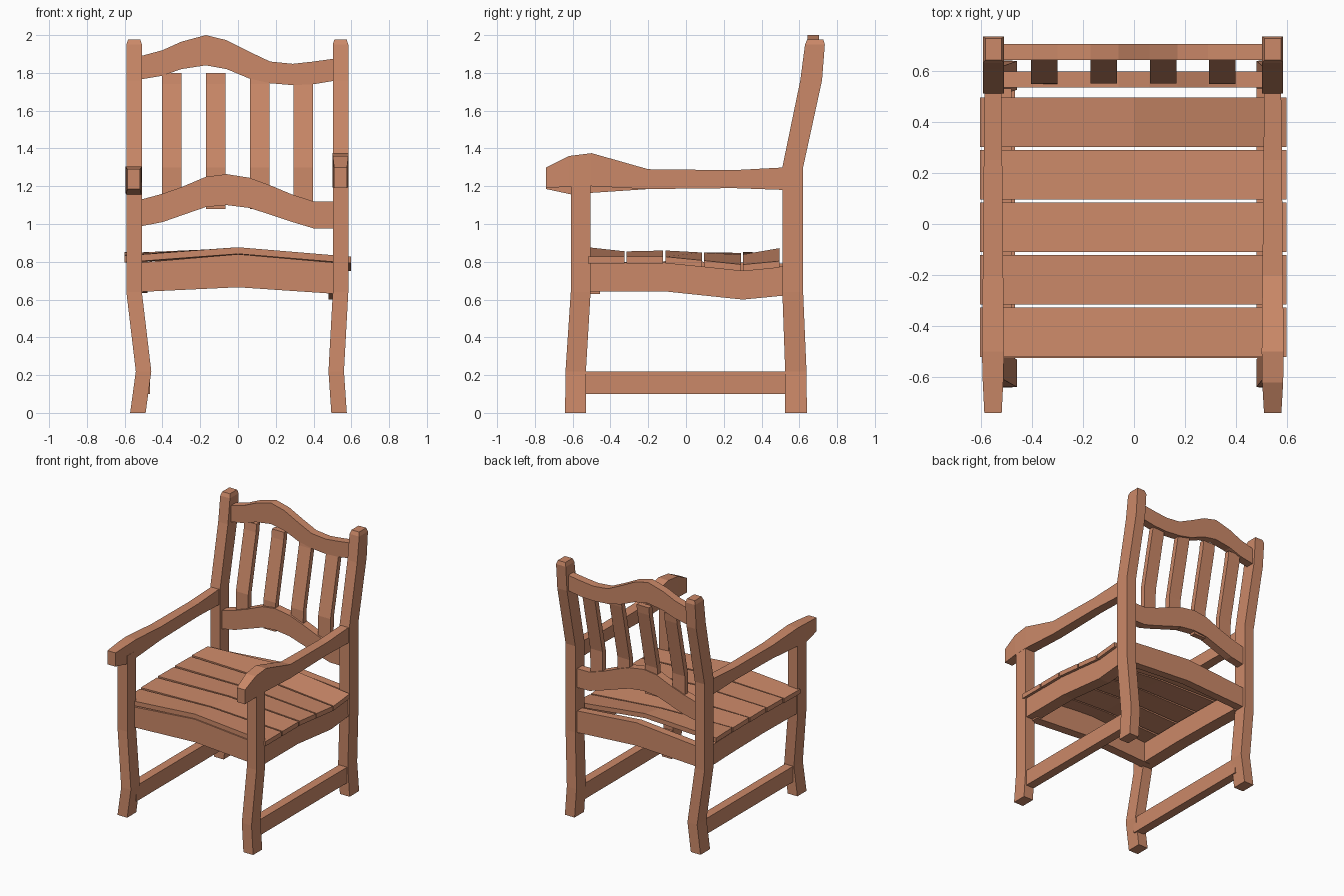
import bpy
import bmesh

old_cube = bpy.data.objects.get("Cube")
if old_cube:
    bpy.data.objects.remove(old_cube, do_unlink=True)

# Single warm wood colour
wood = bpy.data.materials.new("warm_wood")
wood.use_nodes = True
wood_colour = (0.6, 0.25, 0.14, 1)
wood.diffuse_color = wood_colour
wood.node_tree.nodes["Principled BSDF"].inputs["Base Color"].default_value = wood_colour


def bar(name, axis, sections):
    """Loft a bar along an axis; each section is (station, low_a, high_a, low_b, high_b)."""
    mesh_builder = bmesh.new()
    rings = []
    for station, low_a, high_a, low_b, high_b in sections:
        ring = []
        for a, b in ((low_a, low_b), (high_a, low_b), (high_a, high_b), (low_a, high_b)):
            position = {"x": (station, a, b), "y": (a, station, b), "z": (a, b, station)}[axis]
            ring.append(mesh_builder.verts.new(position))
        rings.append(ring)
    for ring, following in zip(rings, rings[1:]):
        for i in range(4):
            j = (i + 1) % 4
            mesh_builder.faces.new((ring[i], ring[j], following[j], following[i]))
    mesh_builder.faces.new(rings[0][::-1])
    mesh_builder.faces.new(rings[-1])
    bmesh.ops.recalc_face_normals(mesh_builder, faces=mesh_builder.faces)
    mesh = bpy.data.meshes.new(name)
    mesh_builder.to_mesh(mesh)
    mesh_builder.free()
    mesh.materials.append(wood)
    part = bpy.data.objects.new(name, mesh)
    bpy.context.collection.objects.link(part)
    return part


def interpolate(points, value):
    """Piecewise linear height along a short list of points."""
    for (start, low), (end, high) in zip(points, points[1:]):
        if value <= end:
            factor = max(0, (value - start) / (end - start))
            return low + factor * (high - low)
    return points[-1][1]


# Bowed legs, one sideways curve per side shared by front leg and rear post
half_width = 0.041
bow_right = [(0, -0.53), (0.22, -0.5), (0.64, -0.55)]
bow_left = [(0, 0.535), (0.22, 0.52), (0.64, 0.543)]
front_leg_depth = [(0, -0.64, -0.53), (0.22, -0.638, -0.53),
                   (0.64, -0.61, -0.505), (1.22, -0.61, -0.505)]
rear_post_depth = [(0, 0.525, 0.64), (0.22, 0.525, 0.638), (0.64, 0.51, 0.62),
                   (1.3, 0.51, 0.62), (1.76, 0.605, 0.72), (1.95, 0.63, 0.735)]

for side, bow in (("right", bow_right), ("left", bow_left)):
    for part, depth in (("front_leg", front_leg_depth), ("rear_post", rear_post_depth)):
        sections = []
        for z, front, back in depth:
            centre = interpolate(bow, z)
            sections.append((z, centre - half_width, centre + half_width, front, back))
        if part == "rear_post":
            # Chamfered post cap
            sections.append((1.978, centre - 0.032, centre + 0.032, 0.642, 0.727))
        bar(f"{side}_{part}", "z", sections)

    # Low side stretcher between the legs
    middle = bow[1][1]
    bar(f"{side}_stretcher", "y", [(y, middle - 0.034, middle + 0.034, 0.1, 0.22)
                                   for y in (-0.56, 0.56)])

# Armrests: the left one has a raised hand grip, the right one is flatter
left_arm = [(-0.74, 1.19, 1.3), (-0.62, 1.198, 1.36), (-0.5, 1.2, 1.375),
            (-0.2, 1.185, 1.29), (0.25, 1.19, 1.285), (0.53, 1.18, 1.3)]
right_arm = [(-0.74, 1.185, 1.29), (-0.6, 1.155, 1.3), (-0.5, 1.165, 1.305),
             (-0.2, 1.185, 1.285), (0.25, 1.19, 1.285), (0.53, 1.18, 1.3)]
arm_half_widths = (0.034, 0.041, 0.043, 0.04, 0.036, 0.033)
for side, centre, arm in (("left", 0.543, left_arm), ("right", -0.552, right_arm)):
    bar(f"{side}_armrest", "y", [(y, centre - half, centre + half, low, high)
                                 for (y, low, high), half in zip(arm, arm_half_widths)])

# Seat frame: side rails, the left one dipping towards the back
left_rail_top = [(-0.52, 0.797), (-0.1, 0.797), (0.3, 0.755), (0.53, 0.777)]
right_rail_top = [(-0.52, 0.797), (-0.1, 0.803), (0.3, 0.797), (0.53, 0.79)]
for side, inner, outer, top in (("left", 0.48, 0.575, left_rail_top),
                                ("right", -0.48, -0.58, right_rail_top)):
    bar(f"{side}_seat_rail", "y", [(y, min(inner, outer), max(inner, outer), z - 0.155, z)
                                   for y, z in top])

# Seat frame: arched front and back rails
for name, front, back in (("front", -0.525, -0.455), ("back", 0.535, 0.597)):
    bar(f"{name}_seat_rail", "x", [(-0.53, front, back, 0.64, 0.795),
                                   (0, front, back, 0.665, 0.84),
                                   (0.52, front, back, 0.63, 0.795)])

# Five seat boards, arched across the width and following the side rails
board_thickness = 0.035
board_centre = [(-0.52, 0.877), (-0.32, 0.855), (-0.1, 0.86), (0.29, 0.837), (0.5, 0.873)]
board_depth = 0.194
for number in range(5):
    front = -0.52 + number * 0.2055
    back = front + board_depth
    sections = []
    for y in (front, back):
        left_edge = interpolate(left_rail_top, y) + 0.03
        right_edge = interpolate(right_rail_top, y) + 0.035 + 0.005 * number
        sections.append((right_edge, interpolate(board_centre, y), left_edge))
    board = bar(f"seat_board_{number + 1}", "x",
                [(x, front, back, 0, board_thickness) for x in (-0.602, 0, 0.598)])
    # Raise each corner to the height of its support
    for index, vertex in enumerate(board.data.vertices):
        station = index // 4
        row = 0 if index % 4 in (0, 3) else 1
        vertex.co.z += sections[row][station] - board_thickness

# Wavy backrest rails
stations = (-0.53, -0.4, -0.3, -0.17, -0.06, 0.06, 0.17, 0.29, 0.4, 0.52)
crest_top = (1.885, 1.92, 1.965, 2, 1.973, 1.912, 1.86, 1.848, 1.86, 1.877)
crest_base = (1.763, 1.785, 1.82, 1.84, 1.82, 1.77, 1.745, 1.735, 1.74, 1.76)
lower_top = (1.125, 1.16, 1.195, 1.25, 1.264, 1.245, 1.205, 1.155, 1.12, 1.12)
lower_base = (0.985, 1.01, 1.045, 1.09, 1.1, 1.085, 1.05, 1.01, 0.977, 0.975)
for name, front, back, base, top in (("crest_rail", 0.643, 0.705, crest_base, crest_top),
                                     ("lower_back_rail", 0.535, 0.597, lower_base, lower_top)):
    bar(name, "x", [(x, front, back, low, high)
                    for x, low, high in zip(stations, base, top)])

# Four upright back splats, bending back with the posts
splat_bend = [(1.08, 0.548), (1.3, 0.55), (1.74, 0.645), (1.8, 0.652)]
for number, centre in enumerate((-0.351, -0.118, 0.115, 0.345)):
    bar(f"back_splat_{number + 1}", "z", [(z, centre - 0.052, centre + 0.052, y, y + 0.04)
                                          for z, y in splat_bend])
